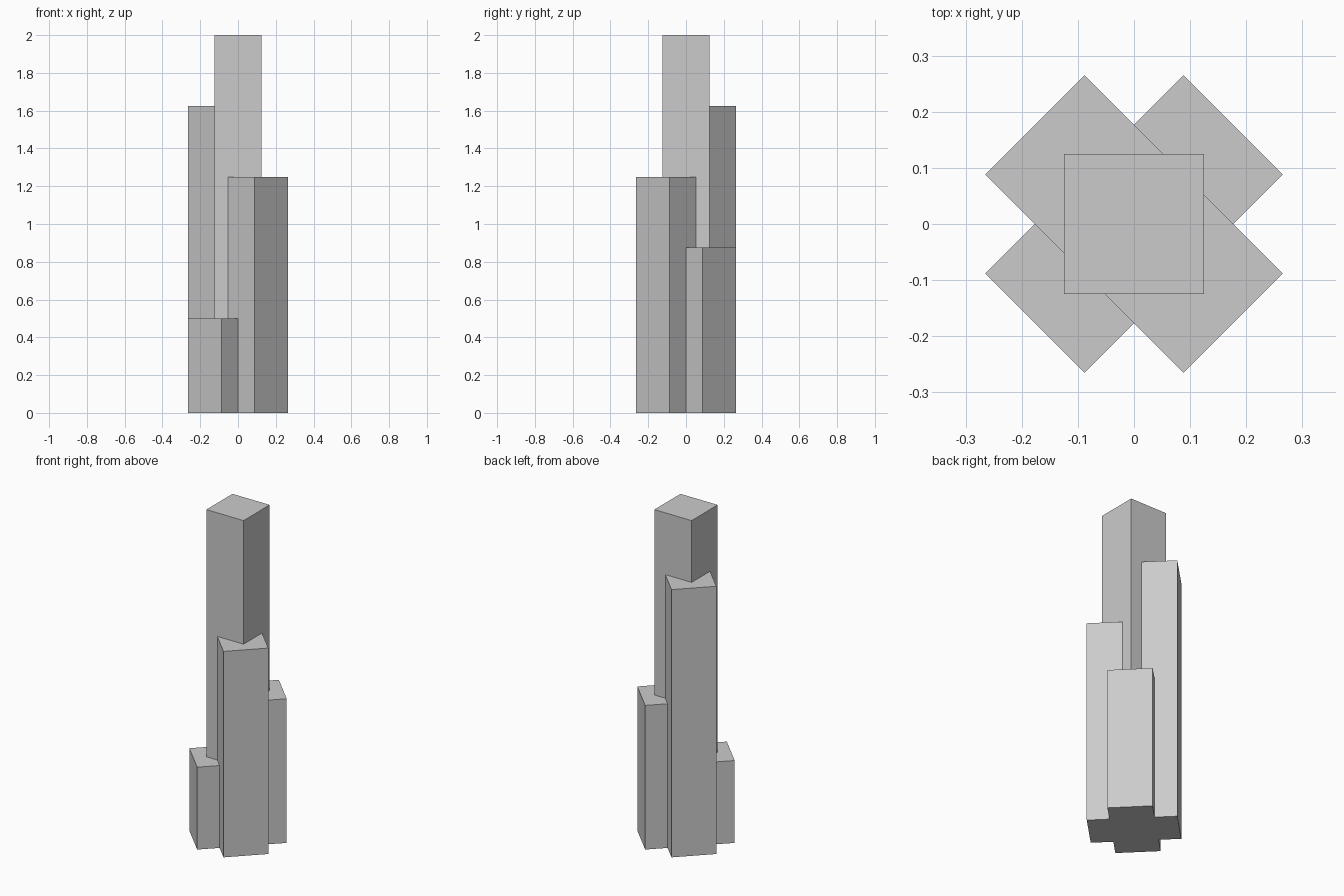
import bpy
import math

# Remove the default cube
cube = bpy.data.objects.get("Cube")
if cube:
    bpy.data.objects.remove(cube, do_unlink=True)

# Single concrete grey
GREY = (0.6, 0.6, 0.6, 1.0)
concrete = bpy.data.materials.new("concrete_grey")
concrete.use_nodes = True
concrete.diffuse_color = GREY
concrete.node_tree.nodes["Principled BSDF"].inputs["Base Color"].default_value = GREY

SIDE = 0.25
OFFSET = SIDE / 2 / math.sqrt(2)


def add_tower(name, x, y, height, angle=0.0):
    """Square tower standing on the ground."""
    bpy.ops.mesh.primitive_cube_add(size=1, location=(x, y, height / 2),
                                    rotation=(0, 0, angle))
    tower = bpy.context.object
    tower.name = name
    tower.scale = (SIDE, SIDE, height)
    bpy.ops.object.transform_apply(location=False, rotation=False, scale=True)
    tower.data.materials.append(concrete)


# Central tower
add_tower("central_tower", 0, 0, 2.0)

# Four diagonal towers stepping up around the centre
for name, sx, sy, height in (
    ("front_right_tower", -1, -1, 0.5),
    ("back_left_tower", 1, 1, 0.875),
    ("front_left_tower", 1, -1, 1.25),
    ("back_right_tower", -1, 1, 1.625),
):
    add_tower(name, sx * OFFSET, sy * OFFSET, height, math.radians(45))
